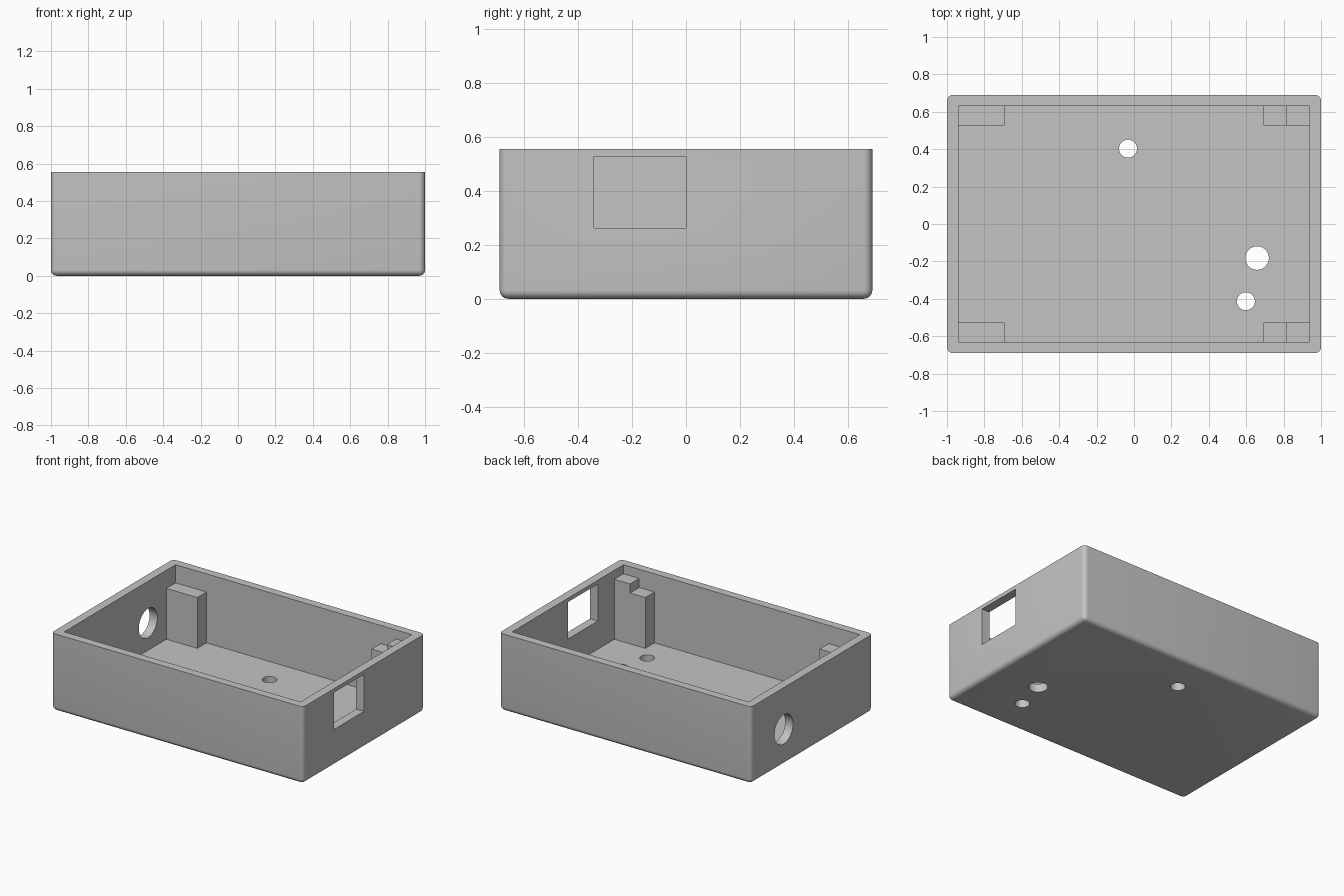
import bpy, bmesh, math
from mathutils import Matrix, Vector

cube = bpy.data.objects.get("Cube")
if cube:
    bpy.data.objects.remove(cube, do_unlink=True)

HX, HY, H = 1.0, 0.69, 0.555       # outer half sizes and height
IX, IY, FLOOR = 0.938, 0.631, 0.06  # cavity half sizes and floor level
FILLET = 0.032

grey = bpy.data.materials.new("plain grey")
grey.use_nodes = True
grey.diffuse_color = (0.55, 0.55, 0.55, 1)
grey.node_tree.nodes["Principled BSDF"].inputs["Base Color"].default_value = grey.diffuse_color


def make(name, bm):
    bmesh.ops.recalc_face_normals(bm, faces=bm.faces)
    mesh = bpy.data.meshes.new(name)
    bm.to_mesh(mesh)
    bm.free()
    mesh.materials.append(grey)
    obj = bpy.data.objects.new(name, mesh)
    bpy.context.collection.objects.link(obj)
    return obj


def box(lo, hi):
    bm = bmesh.new()
    lo, hi = Vector(lo), Vector(hi)
    bmesh.ops.create_cube(bm, size=1, matrix=Matrix.Translation((lo + hi) / 2)
                          @ Matrix.Diagonal((*(hi - lo), 1)))
    return bm


def cylinder(centre, radius, depth, turn=0):
    bm = bmesh.new()
    bmesh.ops.create_cone(bm, cap_ends=True, segments=48, radius1=radius, radius2=radius,
                          depth=depth, matrix=Matrix.Translation(centre)
                          @ Matrix.Rotation(turn, 4, 'Y'))
    return bm


def cut(target, bm):
    cutter = make("cutter", bm)
    cutter.hide_render = True
    mod = target.modifiers.new("cut", 'BOOLEAN')
    mod.operation, mod.solver, mod.object = 'DIFFERENCE', 'EXACT', cutter
    bpy.ops.object.select_all(action='DESELECT')
    bpy.context.view_layer.objects.active = target
    target.select_set(True)
    bpy.ops.object.modifier_apply(modifier=mod.name)
    bpy.data.objects.remove(cutter, do_unlink=True)


# Outer block, rounded on every edge except the rim
bm = box((-HX, -HY, 0), (HX, HY, H))
edges = [e for e in bm.edges if min(v.co.z for v in e.verts) < 0.01]
bmesh.ops.bevel(bm, geom=edges, offset=FILLET, segments=6, profile=0.5, affect='EDGES')
case = make("case_shell", bm)

# Open cavity
cut(case, box((-IX, -IY, FLOOR), (IX, IY, H + 0.2)))
# Rectangular port in the left wall
cut(case, box((0.85, -0.34, 0.262), (1.1, 0, 0.527)))
# Round cable hole in the right wall
cut(case, cylinder((-0.97, 0.32, 0.255), 0.105, 0.2, math.pi / 2))
# Holes through the floor
for x, y, r in [(-0.032, 0.403, 0.048), (0.658, -0.182, 0.063), (0.598, -0.413, 0.048)]:
    cut(case, cylinder((x, y, 0.03), r, 0.2))

bpy.ops.object.select_all(action='DESELECT')
case.select_set(True)
bpy.context.view_layer.objects.active = case
bpy.ops.object.shade_smooth_by_angle(angle=math.radians(30))


# Corner posts: an xz profile pulled along y, sunk slightly into wall and floor
def post(name, profile, side):
    bm = bmesh.new()
    face = bm.faces.new([bm.verts.new((x, side * 0.527, z)) for x, z in profile])
    pulled = bmesh.ops.extrude_face_region(bm, geom=[face])["geom"]
    verts = [v for v in pulled if isinstance(v, bmesh.types.BMVert)]
    bmesh.ops.translate(bm, verts=verts, vec=(0, side * (IY + 0.01 - 0.527), 0))
    make(name, bm)


LOW, HIGH, BASE, DEEP = 0.425, 0.49, FLOOR - 0.01, IX + 0.01
plain = [(-DEEP, BASE), (-0.692, BASE), (-0.692, LOW), (-DEEP, LOW)]
stepped = [(0.692, BASE), (DEEP, BASE), (DEEP, HIGH), (0.813, HIGH), (0.813, LOW), (0.692, LOW)]
for side, label in ((-1, "front"), (1, "back")):
    post(label + "_right_post", plain, side)
    post(label + "_left_stepped_post", stepped, side)
